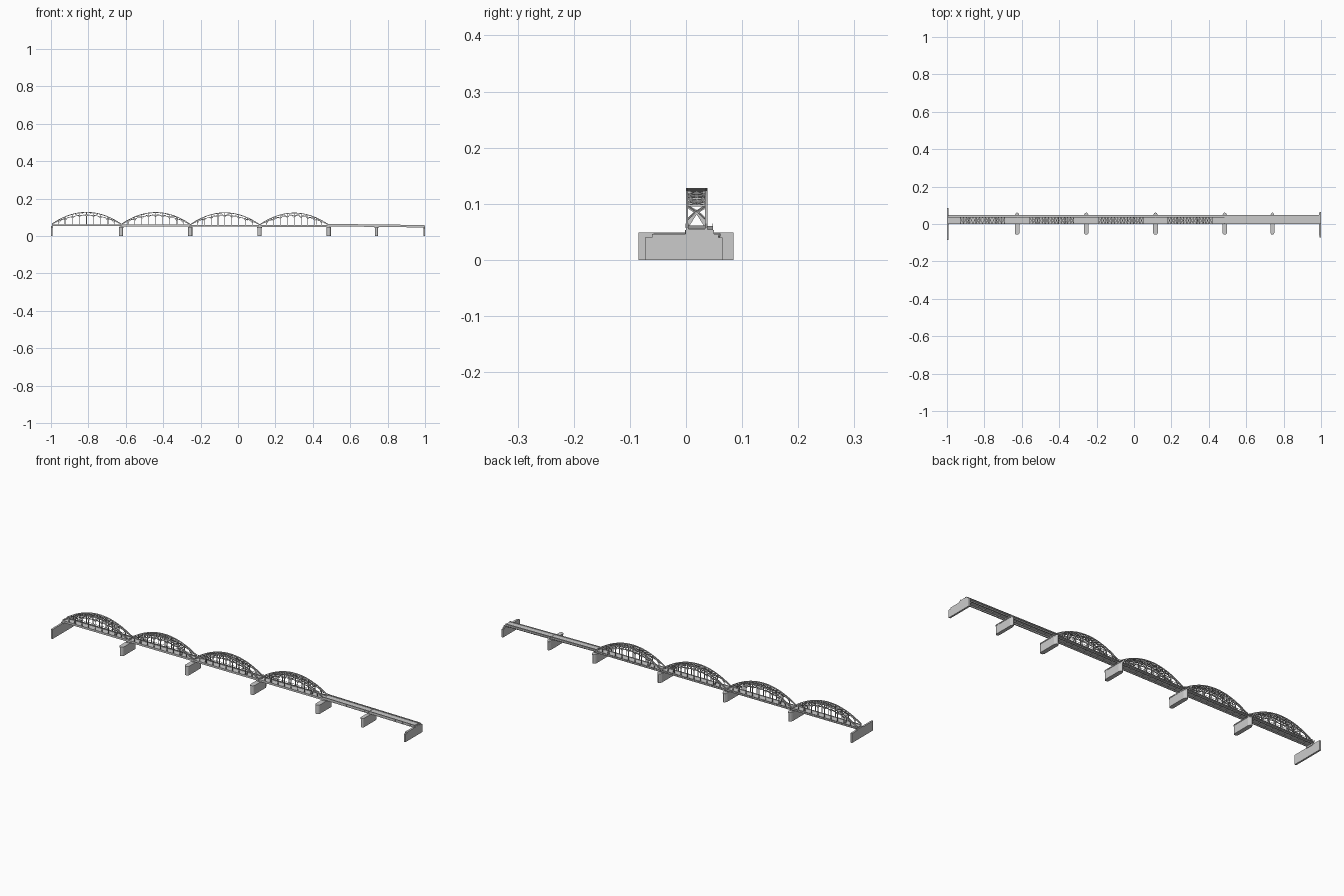
import bpy, bmesh, math
from mathutils import Vector, Matrix

if "Cube" in bpy.data.objects:
    bpy.data.objects.remove(bpy.data.objects["Cube"])

Y0, Y1 = 0.002, 0.036          # truss planes
START, SPAN, PANELS = -0.995, 0.37, 10


def finish(name, bm):
    bmesh.ops.recalc_face_normals(bm, faces=bm.faces)
    me = bpy.data.meshes.new(name)
    bm.to_mesh(me)
    bm.free()
    ob = bpy.data.objects.new(name, me)
    bpy.context.collection.objects.link(ob)
    return ob


def box(bm, x0, x1, y0, y1, z0, z1):
    m = Matrix.Translation(((x0 + x1) / 2, (y0 + y1) / 2, (z0 + z1) / 2))
    bmesh.ops.create_cube(bm, size=1, matrix=m @ Matrix.Diagonal((x1 - x0, y1 - y0, z1 - z0, 1)))


def bar(bm, a, b, w=0.0025, d=0.0025):
    a, b = Vector(a), Vector(b)
    v = b - a
    r = v.to_track_quat('Z', 'Y').to_matrix().to_4x4()
    bmesh.ops.create_cube(bm, size=1, matrix=Matrix.Translation((a + b) / 2) @ r
                          @ Matrix.Diagonal((w, d, v.length, 1)))


def prism(bm, pts, vec):
    f = bm.faces.new([bm.verts.new(p) for p in pts])
    g = bmesh.ops.extrude_face_region(bm, geom=[f])
    bmesh.ops.translate(bm, vec=vec, verts=[v for v in g['geom'] if isinstance(v, bmesh.types.BMVert)])


def sweep(bm, fn, y, w, h, n=32):
    # rectangular rib following a curve in the xz plane
    rings = []
    for i in range(n + 1):
        x, z = fn(i / n)
        rings.append([bm.verts.new((x, y + sy * w / 2, z + sz * h / 2))
                      for sy, sz in ((-1, -1), (1, -1), (1, 1), (-1, 1))])
    for a, b in zip(rings, rings[1:]):
        for k in range(4):
            bm.faces.new((a[k], a[k - 1], b[k - 1], b[k]))
    bm.faces.new(rings[0])
    bm.faces.new(rings[-1])


# four arch truss spans
for s in range(4):
    x0, drop = START + s * SPAN, -0.0013 * s
    base = 0.062 + drop

    def outer(t):
        return x0 + t * SPAN, base + 0.002 + 0.0625 * 4 * t * (1 - t)

    def inner(t):
        return x0 + t * SPAN, base + 0.050 * 4 * t * (1 - t)

    ribs, web, top, portal, floor = [bmesh.new() for _ in range(5)]
    for y in (Y0, Y1):
        sweep(ribs, outer, y, 0.004, 0.004)
        sweep(ribs, inner, y, 0.003, 0.0028)
        for k in range(1, PANELS):
            t = k / PANELS
            (x, zo), (_, zi) = outer(t), inner(t)
            bar(web, (x, y, base - 0.004), (x, y, zo), 0.003, 0.0035)
            # web diagonals between the two ribs
            u = t + (1 if t < 0.5 else -1) / PANELS
            if k != PANELS // 2:
                bar(web, (x, y, zo), (inner(u)[0], y, inner(u)[1]), 0.002, 0.002)
            # curved knee gussets that round the top of each opening
            for sg in (-1, 1):
                if 0 < k + sg < PANELS:
                    zr = inner(t + sg * 0.3 / PANELS)[1]
                    bar(web, (x, y, zi - 0.009), (x + sg * 0.005, y, zi - 0.004), 0.002, 0.002)
                    bar(web, (x + sg * 0.005, y, zi - 0.004), (x + sg * 0.0111, y, zr), 0.002, 0.002)
        # bottom chord girder
        box(floor, x0 + 0.001, x0 + SPAN - 0.001, y - 0.002, y + 0.002, base - 0.010, base)
    # lateral bracing over the middle of the span
    n = 14
    ts = [0.18 + 0.64 * i / n for i in range(n + 1)]
    for i, t in enumerate(ts):
        x, z = outer(t)
        bar(top, (x, Y0, z), (x, Y1, z), 0.0025, 0.003)
        if i < n:
            xb, zb = outer(ts[i + 1])
            bar(top, (x, Y0, z), (xb, Y1, zb), 0.002, 0.002)
            bar(top, (x, Y1, z), (xb, Y0, zb), 0.002, 0.002)
    for k in range(3, 8):
        x, z = inner(k / PANELS)
        bar(top, (x, Y0, z), (x, Y1, z))
    # gabled portal frames
    ym = (Y0 + Y1) / 2
    for t in (0.18, 0.82):
        x, z = outer(t)
        for y, sg in ((Y0, 1), (Y1, -1)):
            prism(portal, [(x - 0.001, y, base + 0.002), (x - 0.001, y + sg * 0.0035, base + 0.002),
                           (x - 0.001, ym, base + 0.023), (x - 0.001, ym, base + 0.028),
                           (x - 0.001, y, base + 0.012)], (0.002, 0, 0))
        bar(portal, (x, Y0, z - 0.003), (x, ym, base + 0.025))
        bar(portal, (x, Y1, z - 0.003), (x, ym, base + 0.025))
    # deck, floor beams and side walkway
    box(floor, x0, x0 + SPAN, Y0, Y1, base - 0.005, base - 0.002)
    box(floor, x0, x0 + SPAN, 0.038, 0.048, base - 0.006, base - 0.003)
    for k in range(PANELS + 1):
        x = min(max(x0 + k * SPAN / PANELS, x0 + 0.002), x0 + SPAN - 0.002)
        box(floor, x - 0.0012, x + 0.0012, Y0, Y1, base - 0.009, base - 0.004)
        prism(floor, [(x - 0.001, 0.037, base - 0.010), (x - 0.001, 0.048, base - 0.006),
                      (x - 0.001, 0.037, base - 0.006)], (0.002, 0, 0))
        box(floor, x - 0.0006, x + 0.0006, 0.0468, 0.048, base - 0.004, base + 0.003)
    box(floor, x0, x0 + SPAN, 0.0468, 0.048, base + 0.002, base + 0.0032)
    for nm, bm in (("arch_ribs", ribs), ("arch_web", web), ("top_bracing", top),
                   ("portal_frames", portal), ("span_floor", floor)):
        finish(f"{nm}_{s + 1}", bm)

# plain girder approach, two spans with a gentle fall
XA, XM, XB = START + 4 * SPAN, 0.74, 0.997


def ztop(x):
    return 0.0645 - 0.006 * (x - XA) / (XB - XA)


app = bmesh.new()


def slab(x0, x1, y0, y1, hi, lo):
    prism(app, [(x0, y0, ztop(x0) - lo), (x1, y0, ztop(x1) - lo),
                (x1, y0, ztop(x1) - hi), (x0, y0, ztop(x0) - hi)], (0, y1 - y0, 0))


for a, b in ((XA, XM - 0.0007), (XM + 0.0007, XB)):
    for y in (Y0, Y1):
        slab(a, b, y - 0.0012, y + 0.0012, 0, 0.0125)
        slab(a, b, y - 0.0025, y + 0.0025, 0, 0.0015)
        slab(a, b, y - 0.0025, y + 0.0025, 0.0115, 0.013)
        for i in range(13):
            x = a + 0.001 + (b - a - 0.002) * i / 12
            slab(x - 0.0008, x + 0.0008, y - 0.0022, y + 0.0022, 0.001, 0.012)
    slab(a, b, Y0, Y1, 0.003, 0.0055)
    slab(a, b, 0.037, 0.048, 0.004, 0.0065)
    for i in range(7):
        x = a + 0.002 + (b - a - 0.004) * i / 6
        slab(x - 0.001, x + 0.001, Y0, Y1, 0.005, 0.011)
        slab(x - 0.001, x + 0.001, 0.037, 0.047, 0.006, 0.009)
finish("approach_girders", app)

# river piers: rounded nose in front, tapered cutwater behind


def pier_outline(w, grow, z):
    yf, yb, r = -0.056 - grow, 0.060 + grow, w / 2 + grow
    pts = [(-r * math.cos(math.pi * i / 8), yf + r * (1 - math.sin(math.pi * i / 8))) for i in range(9)]
    pts += [(r, yb - 0.014), (r * 0.5, yb - 0.003), (0, yb), (-r * 0.5, yb - 0.003), (-r, yb - 0.014)]
    return [(x, y, z) for x, y in pts]


for i in range(5):
    px, w = (START + (i + 1) * SPAN, 0.022) if i < 4 else (XM, 0.017)
    bm = bmesh.new()
    prism(bm, pier_outline(w, 0, 0), (0, 0, 0.042))
    prism(bm, pier_outline(w, 0.0015, 0.042), (0, 0, 0.005))
    for y in (Y0, Y1):
        box(bm, -w * 0.35, w * 0.35, y - 0.003, y + 0.003, 0.0465, 0.0515)
    finish(f"pier_{i + 1}", bm).location.x = px

# end abutments
bm = bmesh.new()
box(bm, -1, -0.991, -0.085, 0.085, 0, 0.049)
box(bm, -1, -0.988, -0.002, 0.040, 0.045, 0.053)
finish("left_abutment", bm)

bm = bmesh.new()
box(bm, 0.991, 1, -0.073, 0.065, 0, 0.040)
box(bm, 0.989, 1, -0.061, 0.058, 0.040, 0.046)
box(bm, 0.989, 0.999, -0.001, 0.050, 0.043, 0.053)
finish("right_abutment", bm)
